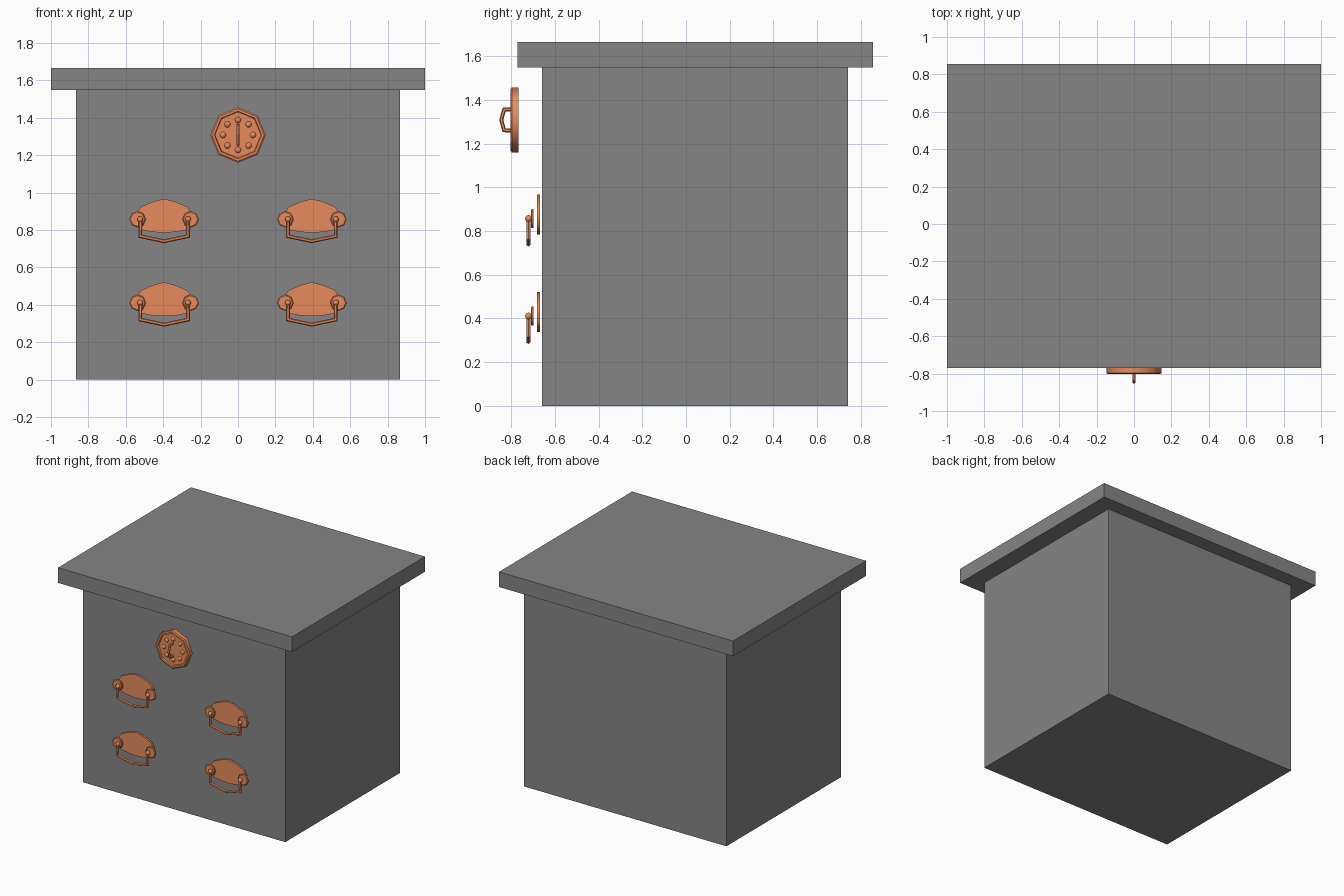
import bpy, bmesh, math
from mathutils import Vector

if "Cube" in bpy.data.objects:
    bpy.data.objects.remove(bpy.data.objects["Cube"])


def material(name, rgb):
    m = bpy.data.materials.new(name)
    m.diffuse_color = (*rgb, 1)
    m.use_nodes = True
    m.node_tree.nodes["Principled BSDF"].inputs["Base Color"].default_value = m.diffuse_color
    return m


copper = material("copper", (0.8, 0.26, 0.11))
dark_grey = material("dark_grey", (0.235, 0.235, 0.235))


def finish(name, bm, mat):
    bmesh.ops.recalc_face_normals(bm, faces=bm.faces)
    me = bpy.data.meshes.new(name)
    bm.to_mesh(me)
    bm.free()
    ob = bpy.data.objects.new(name, me)
    bpy.context.collection.objects.link(ob)
    me.materials.append(mat)
    return ob


def box(name, lo, hi):
    bm = bmesh.new()
    bmesh.ops.create_cube(bm, size=1)
    for v in bm.verts:
        v.co = [l + (c + 0.5) * (h - l) for c, l, h in zip(v.co, lo, hi)]
    return finish(name, bm, dark_grey)


def ngon(cx, cz, r, n):
    return [(cx + r * math.cos(2 * math.pi * i / n), cz + r * math.sin(2 * math.pi * i / n))
            for i in range(n)]


def plate(name, pts, y_back, y_front, bevel=0.0, dish=None):
    """Flat outline in xz, extruded forward, with optional chamfer and sunken centre."""
    bm = bmesh.new()
    face = bm.faces.new([bm.verts.new((x, y_back, z)) for x, z in pts])
    ext = bmesh.ops.extrude_face_region(bm, geom=[face], use_keep_orig=True)["geom"]
    for v in [g for g in ext if isinstance(g, bmesh.types.BMVert)]:
        v.co.y = y_front
    bmesh.ops.recalc_face_normals(bm, faces=bm.faces)
    front = min(bm.faces, key=lambda f: f.calc_center_median().y)
    if bevel:
        bmesh.ops.inset_region(bm, faces=[front], thickness=bevel, depth=0)
        for v in front.verts:
            v.co.y -= bevel * 0.7
    if dish:
        bmesh.ops.inset_region(bm, faces=[front], thickness=dish[0], depth=0)
        bmesh.ops.inset_region(bm, faces=[front], thickness=0.004, depth=0)
        for v in front.verts:
            v.co.y += dish[1]
    ob = finish(name, bm, copper)
    for p in ob.data.polygons:  # rounded rim, flat front and back
        p.use_smooth = abs(p.normal.y) < 0.1
    return ob


def ball(name, loc, r):
    bm = bmesh.new()
    bmesh.ops.create_uvsphere(bm, u_segments=10, v_segments=6, radius=r)
    bmesh.ops.translate(bm, verts=bm.verts, vec=loc)
    ob = finish(name, bm, copper)
    for p in ob.data.polygons:
        p.use_smooth = True
    return ob


def rod(name, pts, r, n=6):
    """Tube with mitred corners along a path lying in a plane."""
    pts = [Vector(p) for p in pts]
    normal = (pts[1] - pts[0]).cross(pts[-1] - pts[0]).normalized()
    bm = bmesh.new()
    rings = []
    for i, p in enumerate(pts):
        a = (p - pts[i - 1]).normalized() if i else (pts[1] - p).normalized()
        b = (pts[i + 1] - p).normalized() if i < len(pts) - 1 else a
        t = (a + b).normalized()
        side = t.cross(normal) / t.dot(a)
        rings.append([bm.verts.new(p + r * (math.cos(k) * side + math.sin(k) * normal))
                      for k in (2 * math.pi * j / n for j in range(n))])
    for a, b in zip(rings, rings[1:]):
        for j in range(n):
            bm.faces.new((a[j], a[(j + 1) % n], b[(j + 1) % n], b[j]))
    bm.faces.new(rings[0])
    bm.faces.new(rings[-1])
    return finish(name, bm, copper)


# Cabinet body and overhanging top
box("cabinet_body", (-0.865, -0.658, 0), (0.865, 0.742, 1.548))
box("cabinet_top", (-1, -0.77, 1.548), (1, 0.855, 1.665))

# Octagonal dial with studs and a grip
plate("dial", ngon(0, 1.308, 0.148, 8), -0.765, -0.797, bevel=0.008, dish=(0.013, 0.012))
for i, (x, z) in enumerate(ngon(0, 1.308, 0.08, 8)):
    ball(f"dial_stud_{i}", (x, -0.784, z), 0.018)
rod("dial_grip", [(0, y, 1.308 + z) for y, z in
    ((-0.785, 0.05), (-0.832, 0.047), (-0.845, 0), (-0.832, -0.047), (-0.785, -0.05))], 0.009)

# Drawer pulls: shaped backplate, two rosettes, pivot balls and a hanging bail
half = [(0, 0.11), (0.06, 0.094), (0.125, 0.066), (0.15, 0.03), (0.15, -0.03),
        (0.128, -0.055), (0.07, -0.067), (0, -0.072)]
outline = half + [(-x, z) for x, z in half[-2:0:-1]]
for cx in (-0.395, 0.395):
    for cz in (0.857, 0.411):
        plate("pull_backplate", [(cx + x, cz + z) for x, z in outline], -0.667, -0.682)
        for s in (-1, 1):
            plate("pull_rosette", ngon(cx + s * 0.142, cz, 0.044, 8), -0.697, -0.705, bevel=0.006)
            ball("pull_pivot", (cx + s * 0.128, -0.72, cz), 0.016)
        rod("pull_bail", [(cx + x, -0.721, cz + z) for x, z in
            ((-0.126, 0), (-0.128, -0.09), (0, -0.117), (0.128, -0.09), (0.126, 0))], 0.01)
